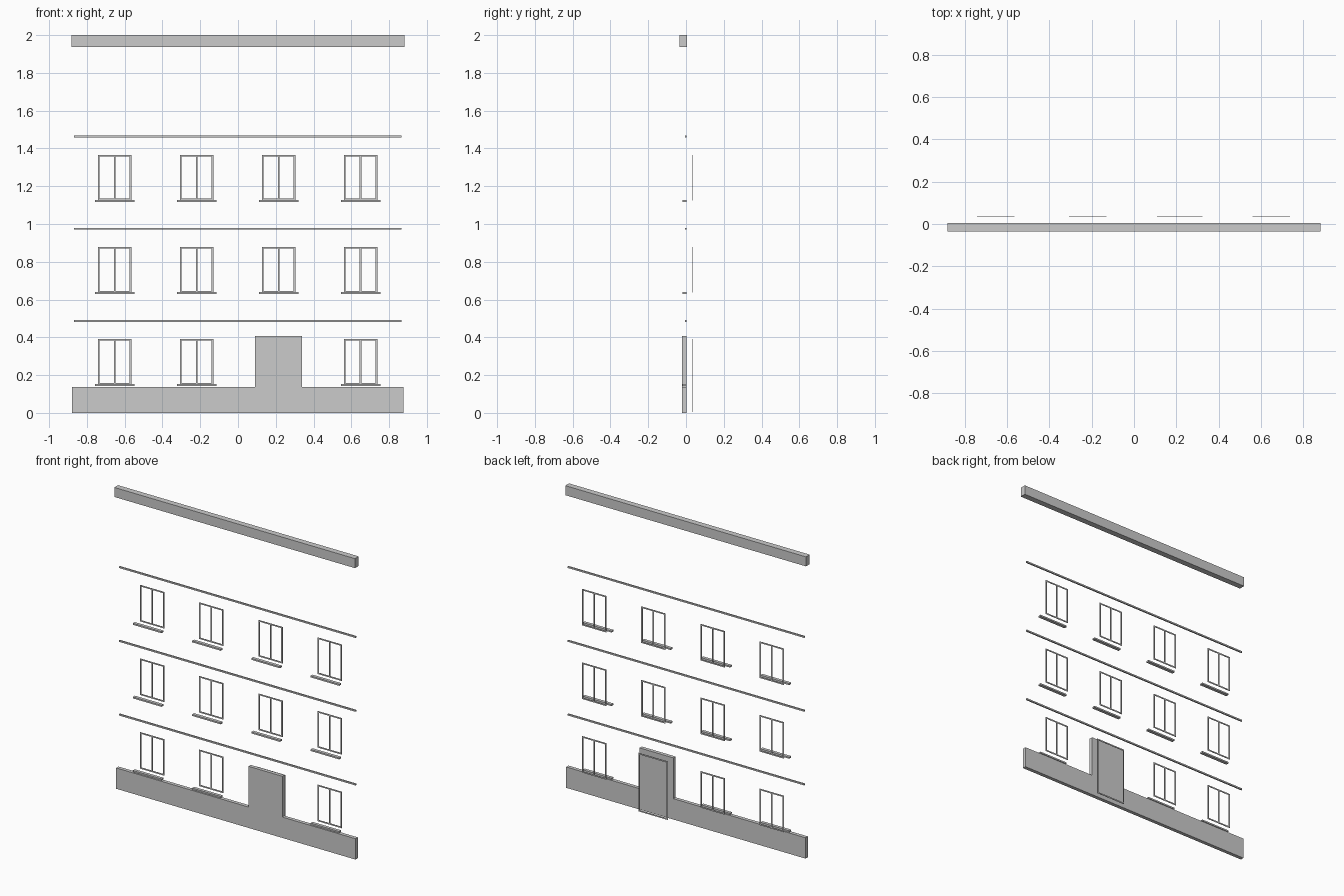
import bpy, bmesh

if "Cube" in bpy.data.objects:
    bpy.data.objects.remove(bpy.data.objects["Cube"])

def box(bm, x0, x1, y0, y1, z0, z1):
    v = [bm.verts.new((x, y, z)) for x in (x0, x1) for y in (y0, y1) for z in (z0, z1)]
    for f in ((0, 1, 3, 2), (4, 6, 7, 5), (0, 4, 5, 1), (2, 3, 7, 6), (0, 2, 6, 4), (1, 5, 7, 3)):
        bm.faces.new([v[i] for i in f])

def finish(name, bm):
    bmesh.ops.recalc_face_normals(bm, faces=bm.faces)
    me = bpy.data.meshes.new(name)
    bm.to_mesh(me)
    bm.free()
    ob = bpy.data.objects.new(name, me)
    bpy.context.collection.objects.link(ob)
    return ob

def box_object(name, *dims):
    bm = bmesh.new()
    box(bm, *dims)
    return finish(name, bm)

def frame(name, cx, w, z0, z1, mullion=True, t=0.009, y0=0.032, y1=0.035):
    # rectangular ring, optionally split by a central bar
    bm = bmesh.new()
    outer = [(cx - w/2, z0), (cx + w/2, z0), (cx + w/2, z1), (cx - w/2, z1)]
    inner = [(cx - w/2 + t, z0 + t), (cx + w/2 - t, z0 + t),
             (cx + w/2 - t, z1 - t), (cx - w/2 + t, z1 - t)]
    rings = [[bm.verts.new((x, y, z)) for x, z in p]
             for p, y in ((outer, y0), (inner, y0), (inner, y1), (outer, y1))]
    for a in range(4):
        r, s = rings[a], rings[(a + 1) % 4]
        for i in range(4):
            j = (i + 1) % 4
            bm.faces.new((r[i], r[j], s[j], s[i]))
    if mullion:
        box(bm, cx - t/2, cx + t/2, y0, y1, z0 + t, z1 - t)
    return finish(name, bm)

# plinth with raised door surround, one extruded outline
outline = [(-0.878, 0), (0.876, 0), (0.876, 0.138), (0.339, 0.138),
           (0.339, 0.408), (0.091, 0.408), (0.091, 0.138), (-0.878, 0.138)]
bm = bmesh.new()
face = bm.faces.new([bm.verts.new((x, -0.021, z)) for x, z in outline])
ext = bmesh.ops.extrude_face_region(bm, geom=[face], use_keep_orig=True)
bmesh.ops.translate(bm, vec=(0, 0.024, 0),
                    verts=[g for g in ext["geom"] if isinstance(g, bmesh.types.BMVert)])
finish("plinth", bm)

# roof cornice
box_object("cornice", -0.882, 0.882, -0.035, 0.004, 1.937, 2.0)

# storey bands
for i, z in enumerate((0.482, 0.97, 1.459)):
    box_object(f"storey_band_{i}", -0.868, 0.865, -0.006, 0.003, z, z + 0.01)

# windows and sills; the doorway takes one ground floor bay
for row in range(3):
    dz = row * 0.4875
    for col, cx in enumerate((-0.653, -0.219, 0.215, 0.649)):
        if row == 0 and col == 2:
            continue
        frame(f"window_frame_{row}_{col}", cx, 0.177, 0.15 + dz, 0.391 + dz)
        box_object(f"window_sill_{row}_{col}", cx - 0.105, cx + 0.105,
                   -0.018, 0.003, 0.142 + dz, 0.152 + dz)

# door frame
frame("door_frame", 0.216, 0.216, 0.004, 0.391, mullion=False)
